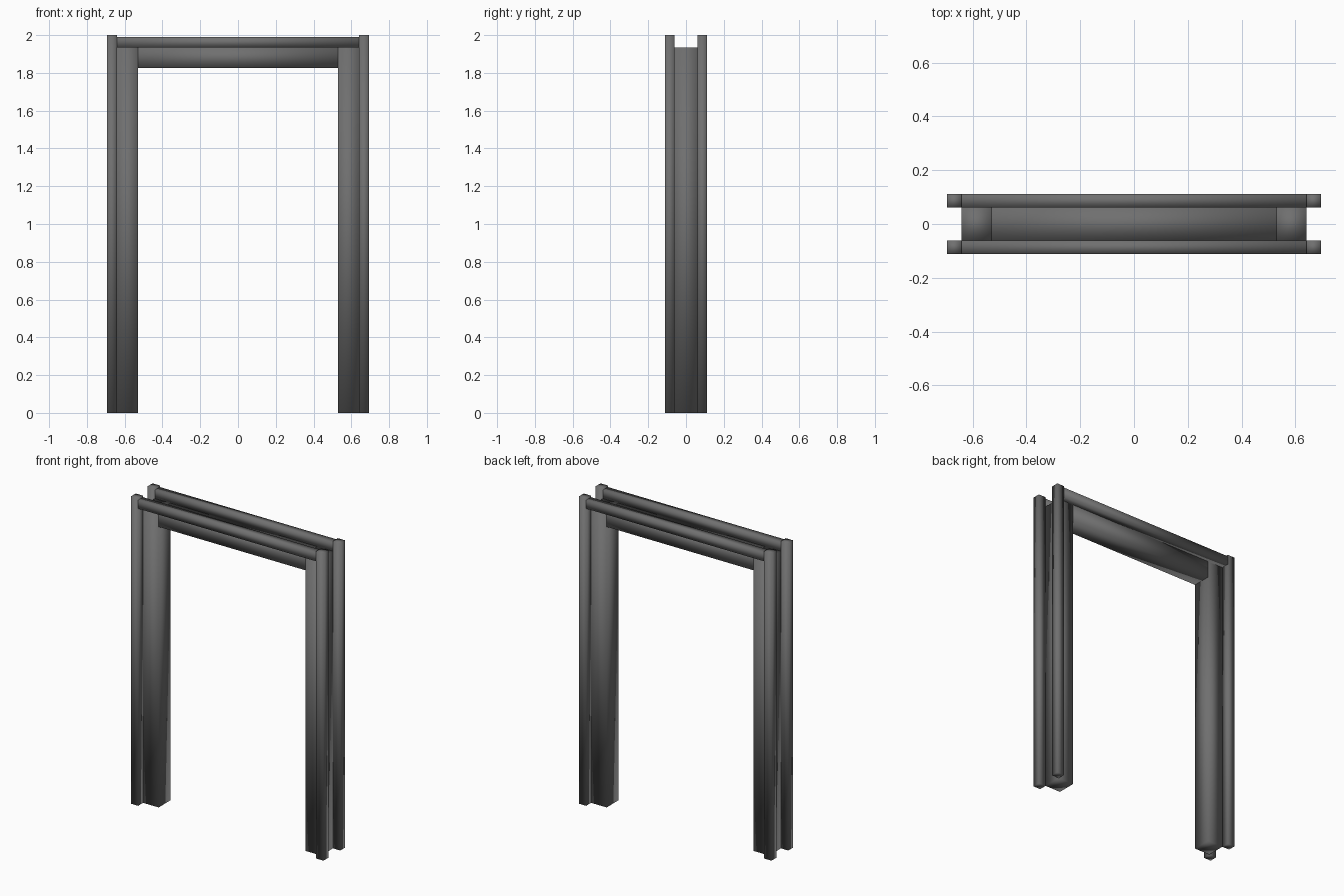
import bpy
import bmesh
from mathutils import Vector

cube = bpy.data.objects.get("Cube")
if cube:
    bpy.data.objects.remove(cube, do_unlink=True)

# One dark grey finish for the whole frame
GREY = (0.16, 0.16, 0.16, 1.0)
mat = bpy.data.materials.new("dark_grey")
mat.use_nodes = True
mat.diffuse_color = GREY
mat.node_tree.nodes["Principled BSDF"].inputs["Base Color"].default_value = GREY

# Key dimensions
OUTER_X, POST_X, INNER_X = 0.694, 0.641, 0.529
OUTER_Y, CORE_Y = 0.112, 0.061
TOP_Z, BAR_Z, CORE_Z, OPENING_Z = 2.0, 1.99, 1.935, 1.827


def beam(name, low, high):
    """Softly shaded box between two opposite corners."""
    low, high = Vector(low), Vector(high)
    bm = bmesh.new()
    bmesh.ops.create_cube(bm, size=1)
    bmesh.ops.scale(bm, vec=high - low, verts=bm.verts)
    for face in bm.faces:
        face.smooth = True
    mesh = bpy.data.meshes.new(name)
    bm.to_mesh(mesh)
    bm.free()
    mesh.materials.append(mat)
    obj = bpy.data.objects.new(name, mesh)
    obj.location = (low + high) / 2
    bpy.context.collection.objects.link(obj)


def span(sign, a, b):
    """Sorted range on the chosen side of the centre."""
    return sorted((sign * a, sign * b))


# Inner lining: header and two jambs
beam("header", (-INNER_X, -CORE_Y, OPENING_Z), (INNER_X, CORE_Y, CORE_Z))
for side, sx in (("left", 1), ("right", -1)):
    x0, x1 = span(sx, INNER_X, POST_X)
    beam(side + "_jamb", (x0, -CORE_Y, 0), (x1, CORE_Y, CORE_Z))

# Trim on both faces: a top bar between two corner posts
for face, sy in (("front", -1), ("back", 1)):
    y0, y1 = span(sy, CORE_Y, OUTER_Y)
    beam(face + "_top_trim", (-POST_X, y0, CORE_Z), (POST_X, y1, BAR_Z))
    for side, sx in (("left", 1), ("right", -1)):
        x0, x1 = span(sx, POST_X, OUTER_X)
        beam(f"{face}_{side}_post_trim", (x0, y0, 0), (x1, y1, TOP_Z))
